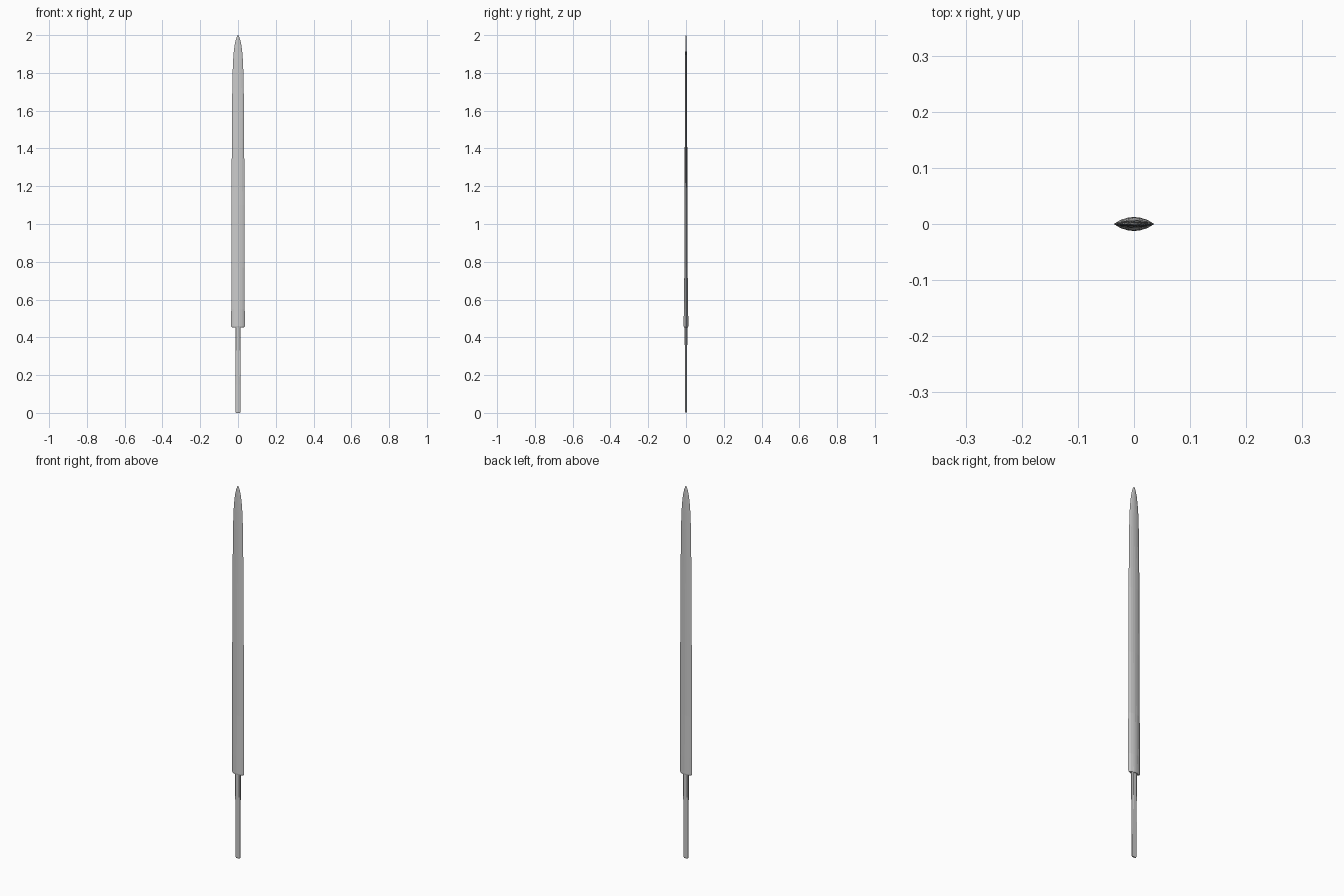
import bpy, bmesh

if "Cube" in bpy.data.objects:
    bpy.data.objects.remove(bpy.data.objects["Cube"])


def loft(name, section, stations):
    """Skin a unit cross-section through (z, half width, half thickness) stations."""
    bm = bmesh.new()
    rings = [[bm.verts.new((x * w, y * t, z)) for x, y in section]
             for z, w, t in stations]
    n = len(section)
    for a, b in zip(rings, rings[1:]):
        for i in range(n):
            j = (i + 1) % n
            bm.faces.new((a[i], a[j], b[j], b[i]))
    bm.faces.new(rings[0][::-1])
    bm.faces.new(rings[-1])
    bmesh.ops.recalc_face_normals(bm, faces=bm.faces)
    mesh = bpy.data.meshes.new(name)
    bm.to_mesh(mesh)
    bm.free()
    obj = bpy.data.objects.new(name, mesh)
    bpy.context.collection.objects.link(obj)
    return obj


def mirrored(quarter):
    """Complete a section from its +x, +y quarter (edge point to ridge point)."""
    upper = quarter + [(-x, y) for x, y in quarter[-2::-1]]
    return upper + [(x, -y) for x, y in upper[-2:0:-1]]


# Blade: sharp edges, bevelled shoulders and a central ridge, tapering to the tip
blade_section = mirrored([(1, 0), (0.66, 0.6), (0.3, 0.9), (0, 1)])
loft("blade", blade_section, [
    (0.452, 0.032, 0.011), (0.459, 0.036, 0.0125), (0.55, 0.0357, 0.0115),
    (0.77, 0.035, 0.0085), (1.1, 0.0345, 0.0075), (1.45, 0.0325, 0.0065),
    (1.56, 0.032, 0.006), (1.77, 0.0295, 0.005), (1.86, 0.0265, 0.0045),
    (1.91, 0.0225, 0.004), (1.95, 0.0175, 0.0035), (1.98, 0.0105, 0.003),
    (1.994, 0.005, 0.002), (2.0, 0.001, 0.001)])

# Tang: slim bar with chamfered corners, thinning toward the bottom
tang_section = mirrored([(1, 0.55), (0.7, 1)])
tang_section = [(1, 0.55), (0.7, 1), (-0.7, 1), (-1, 0.55),
                (-1, -0.55), (-0.7, -1), (0.7, -1), (1, -0.55)]
loft("tang", tang_section, [
    (0.0, 0.0115, 0.003), (0.006, 0.0125, 0.004), (0.15, 0.013, 0.005),
    (0.33, 0.014, 0.0065), (0.46, 0.0145, 0.007)])
